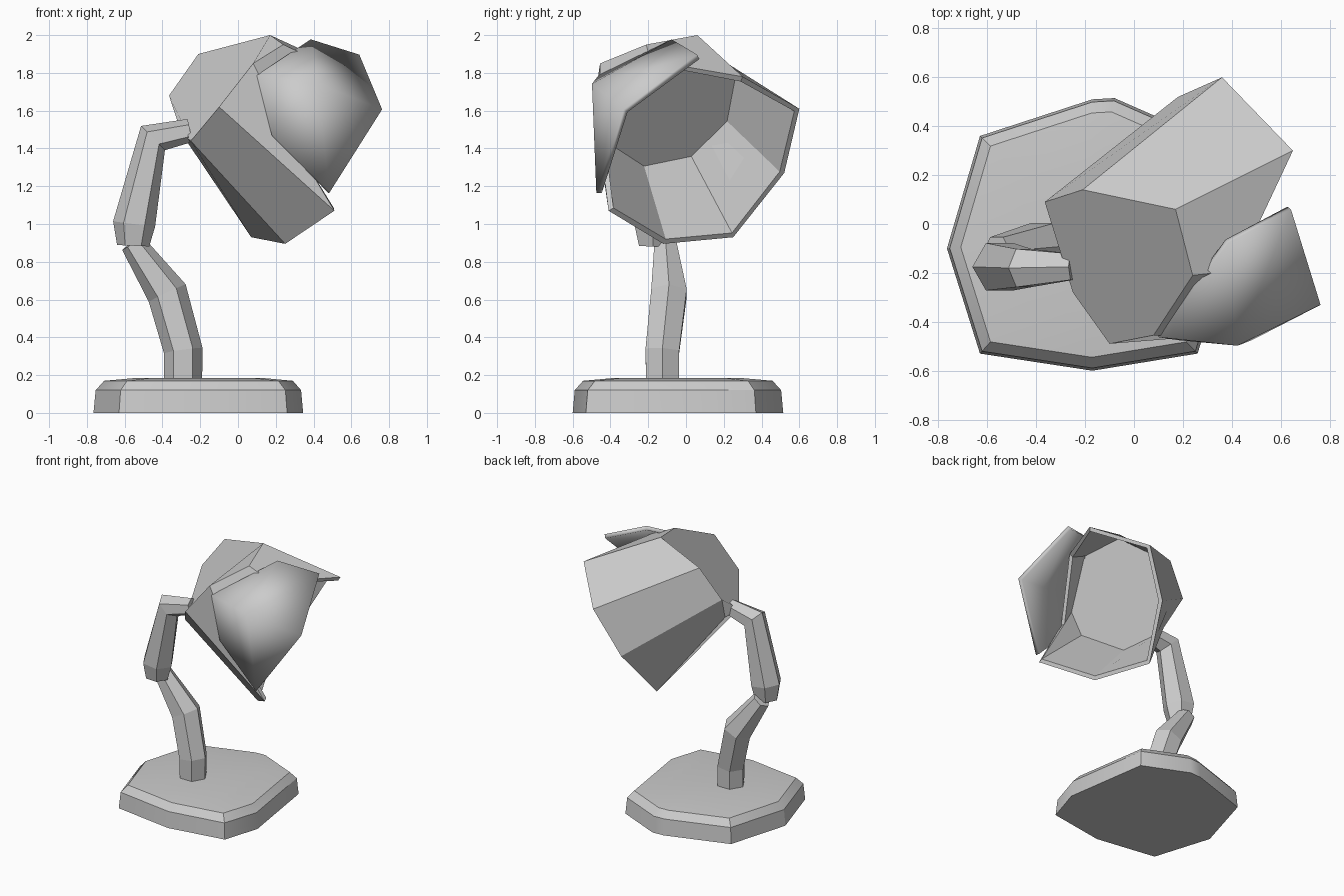
import bpy, bmesh, math
from mathutils import Vector as V

if "Cube" in bpy.data.objects:
    bpy.data.objects.remove(bpy.data.objects["Cube"])


def make(name, verts, faces, thickness=0, smooth=0):
    me = bpy.data.meshes.new(name)
    me.from_pydata([tuple(v) for v in verts], [], faces)
    bm = bmesh.new()
    bm.from_mesh(me)
    bmesh.ops.recalc_face_normals(bm, faces=bm.faces)
    bm.to_mesh(me)
    bm.free()
    ob = bpy.data.objects.new(name, me)
    bpy.context.collection.objects.link(ob)
    if thickness:
        mod = ob.modifiers.new("thickness", 'SOLIDIFY')
        mod.thickness = thickness
        mod.offset = 0
    if smooth:
        bpy.ops.object.select_all(action='DESELECT')
        ob.select_set(True)
        bpy.context.view_layer.objects.active = ob
        bpy.ops.object.shade_smooth_by_angle(angle=math.radians(smooth))
    return ob


def loft(name, rings, smooth=0):
    """Join rings of equal size and cap both ends."""
    n = len(rings[0])
    verts = [v for r in rings for v in r]
    faces = [(k * n + i, k * n + (i + 1) % n, (k + 1) * n + (i + 1) % n, (k + 1) * n + i)
             for k in range(len(rings) - 1) for i in range(n)]
    faces += [tuple(range(n)), tuple(range(len(verts) - n, len(verts)))]
    return make(name, verts, faces, smooth=smooth)


def tube(name, path, sides=6):
    """Faceted tube along (x, y, z, radius) points."""
    pts = [V(p[:3]) for p in path]
    rings = []
    for i, p in enumerate(pts):
        t = V((0, 0, 0))
        if i:
            t += (p - pts[i - 1]).normalized()
        if i < len(pts) - 1:
            t += (pts[i + 1] - p).normalized()
        t.normalize()
        a = V((0, 1, 0)).cross(t).normalized()
        b = t.cross(a)
        rings.append([p + path[i][3] * (a * math.cos(math.tau * k / sides) + b * math.sin(math.tau * k / sides))
                      for k in range(sides)])
    return loft(name, rings)


# Base: irregular stone-like slab with a sloped upper edge
outline = [(-.765, -.10), (-.63, -.53), (-.17, -.60), (.26, -.53), (.345, -.26), (.25, .37),
           (-.08, .515), (-.17, .51), (-.63, .36)]
centre = V((-.2, -.05))
rings = []
for z, s in ((0, 1), (.12, .98), (.17, .9), (.185, .6)):
    rings.append([V((*(centre + (V(p) - centre) * s), z)) for p in outline])
loft("base", rings, smooth=30)

# Two-part bent arm
tube("lower_arm", [(-.29, -.125, .15, .1), (-.29, -.125, .33, .103), (-.375, -.09, .635, .108),
                   (-.56, -.11, .90, .065)])
tube("upper_arm", [(-.555, -.175, .885, .085), (-.55, -.175, 1.0, .112), (-.45, -.18, 1.455, .09),
                   (-.255, -.175, 1.495, .062)])

# Shade: thick eight-sided cup, two rim corners pulled back under the loose panel
back = [V(p) for p in ((-.10, -.49, 1.62), (-.25, -.28, 1.44), (-.30, -.04, 1.48), (-.365, .09, 1.68),
                       (-.21, .14, 1.90), (.17, .06, 2.0), (.24, -.21, 1.95), (.08, -.455, 1.85))]
rim = [V(p) for p in ((.51, -.41, 1.07), (.25, -.12, .895), (.07, .25, .93), (.18, .52, 1.27),
                      (.36, .60, 1.61), (.65, .30, 1.78), (.42, -.19, 1.865), (.27, -.46, 1.47))]
axis = V((.77, .386, -.507)).normalized()
middle = sum(back, V((0, 0, 0))) / 8


def inward(p, d):
    """Move a point straight towards the shade's axis."""
    r = p - middle
    r -= axis * r.dot(axis)
    return p - r.normalized() * d


floor = []
for b, r in zip(back, rim):
    d0, d1 = axis.dot(b), axis.dot(r)
    floor.append(b.lerp(r, min(.9, max(.05, (-.82 - d0) / (d1 - d0)))))
loft("shade", [back, rim, [inward(p, .03) for p in rim], [inward(p, .03) for p in floor]], smooth=28)

# Loose bulging panel swung outward, its inner edge sunk into the shade
panel = [(.10, -.45, 1.78), (.38, -.07, 1.965), (.635, .065, 1.885), (.755, -.32, 1.60),
         (.48, -.46, 1.165), (.18, -.46, 1.47), (.42, -.485, 1.735)]
make("loose_panel", panel, [(i, (i + 1) % 6, 6) for i in range(6)], .03, smooth=60)
